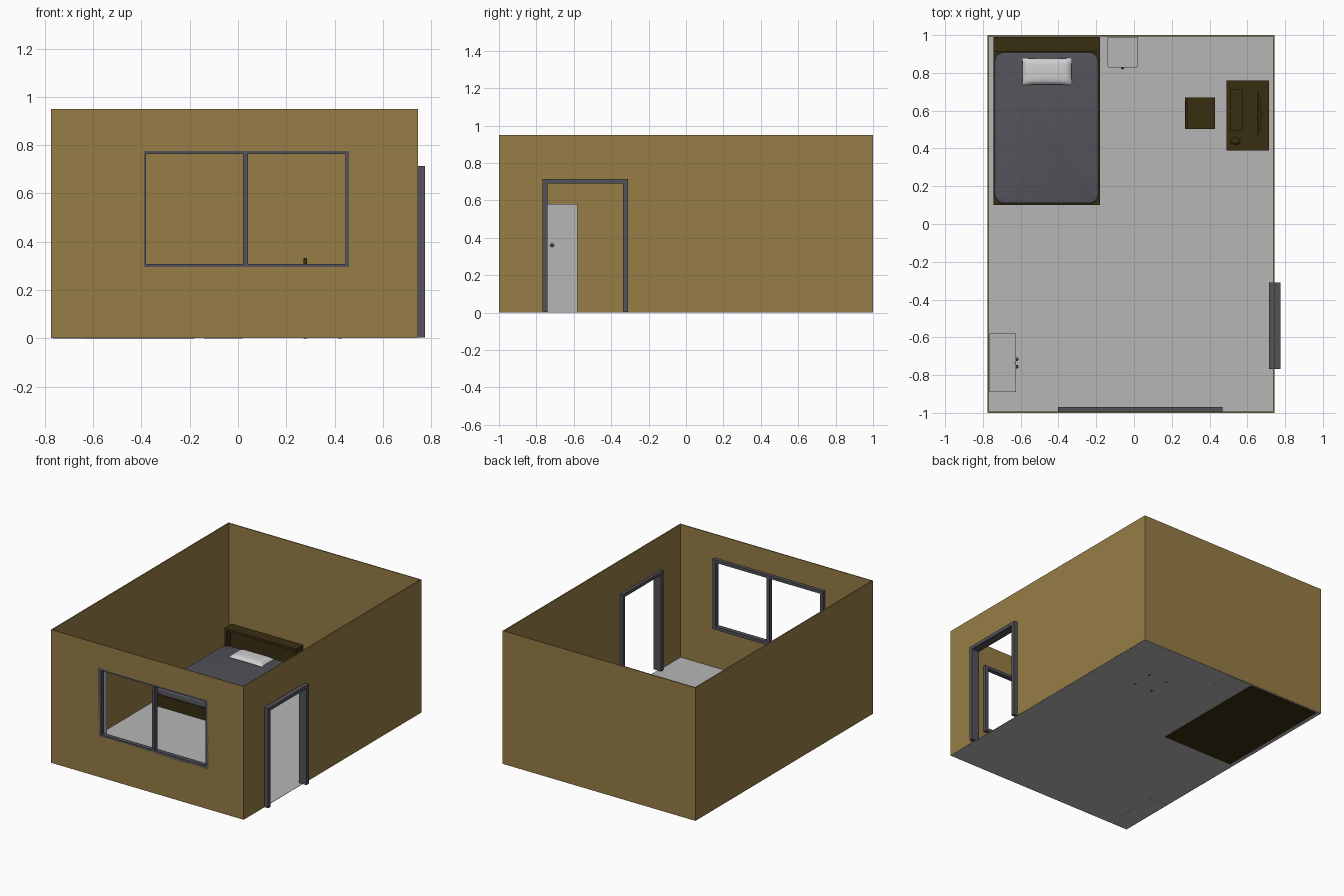
import bpy, bmesh, math

if "Cube" in bpy.data.objects:
    bpy.data.objects.remove(bpy.data.objects["Cube"])

def material(name, r, g, b):
    m = bpy.data.materials.new(name)
    m.diffuse_color = (r, g, b, 1)
    m.use_nodes = True
    m.node_tree.nodes["Principled BSDF"].inputs["Base Color"].default_value = m.diffuse_color
    return m

TAN = material("tan wall", 0.31, 0.205, 0.063)
PALE = material("pale grey", 0.47, 0.47, 0.47)
SLATE = material("slate grey", 0.085, 0.086, 0.102)
BROWN = material("dark brown", 0.040, 0.027, 0.006)
WHITE = material("soft white", 0.62, 0.62, 0.63)
METAL = material("dark metal", 0.07, 0.07, 0.075)

def finish(name, bm, mat):
    me = bpy.data.meshes.new(name)
    bmesh.ops.recalc_face_normals(bm, faces=bm.faces)
    bm.to_mesh(me)
    bm.free()
    ob = bpy.data.objects.new(name, me)
    bpy.context.collection.objects.link(ob)
    me.materials.append(mat)
    return ob

def add_box(bm, x0, x1, y0, y1, z0, z1):
    r = bmesh.ops.create_cube(bm, size=1)
    for v in r["verts"]:
        v.co.x = x1 if v.co.x > 0 else x0
        v.co.y = y1 if v.co.y > 0 else y0
        v.co.z = z1 if v.co.z > 0 else z0

def boxes(name, mat, *dims):
    bm = bmesh.new()
    for d in dims:
        add_box(bm, *d)
    return finish(name, bm, mat)

def smooth(ob):
    bpy.context.view_layer.objects.active = ob
    ob.select_set(True)
    bpy.ops.object.shade_smooth_by_angle(angle=math.radians(40))
    ob.select_set(False)

def knob(name, x, y, z, r=0.009):
    bm = bmesh.new()
    bmesh.ops.create_uvsphere(bm, u_segments=16, v_segments=8, radius=r)
    bmesh.ops.translate(bm, verts=bm.verts, vec=(x, y, z))
    smooth(finish(name, bm, METAL))

# room shell
X0, X1, H, T, F = -0.775, 0.745, 0.95, 0.008, 0.003
boxes("floor", PALE, (X0 + 0.001, X1 - 0.001, -0.999, 0.999, 0.001, F))

def wall_with_hole(name, dims, hole=None):
    ob = boxes(name, TAN, dims)
    if hole:
        cut = boxes("cutter", TAN, hole)
        cut.hide_render = True
        mod = ob.modifiers.new("opening", "BOOLEAN")
        mod.operation, mod.solver, mod.object = "DIFFERENCE", "EXACT", cut
        bpy.context.view_layer.objects.active = ob
        bpy.ops.object.modifier_apply(modifier=mod.name)
        bpy.data.objects.remove(cut)

wall_with_hole("front_wall", (X0, X1, -1, -1 + T, F, H), (-0.39, 0.46, -1.1, -0.9, 0.295, 0.775))
wall_with_hole("back_wall", (X0, X1, 1 - T, 1, F, H))
wall_with_hole("left_wall", (X0, X0 + T, -1 + T, 1 - T, F, H))
wall_with_hole("right_wall", (X1 - T, X1, -1 + T, 1 - T, F, H), (0.6, 0.9, -0.76, -0.32, -0.1, 0.70))

# window frame with centre bar
wy = (-1.0, -0.968)
boxes("window_frame", SLATE,
      (-0.402, -0.380, *wy, 0.285, 0.783), (0.445, 0.468, *wy, 0.285, 0.783),
      (-0.380, 0.445, *wy, 0.285, 0.307), (-0.380, 0.445, *wy, 0.763, 0.783),
      (0.021, 0.042, *wy, 0.307, 0.763))

# door frame
dx = (0.715, 0.775)
boxes("door_frame", SLATE,
      (*dx, -0.767, -0.741, 0.003, 0.714), (*dx, -0.336, -0.310, 0.003, 0.714),
      (*dx, -0.741, -0.336, 0.690, 0.714))

# bed base and recessed shelf headboard
boxes("bed_base", BROWN, (-0.745, -0.18, 0.10, 0.99, 0, 0.088))
boxes("headboard", BROWN,
      (-0.745, -0.18, 0.91, 0.99, 0.222, 0.24),
      (-0.745, -0.728, 0.91, 0.99, 0.088, 0.222), (-0.197, -0.18, 0.91, 0.99, 0.088, 0.222),
      (-0.728, -0.197, 0.955, 0.99, 0.088, 0.222))

# mattress with rounded corners
bm = bmesh.new()
add_box(bm, -0.738, -0.187, 0.108, 0.908, 0.08, 0.13)
up = [e for e in bm.edges if abs(e.verts[0].co.z - e.verts[1].co.z) > 0.01]
bmesh.ops.bevel(bm, geom=up, offset=0.05, segments=6, profile=0.5, affect="EDGES")
top = [e for e in bm.edges if all(v.co.z > 0.129 for v in e.verts)]
bmesh.ops.bevel(bm, geom=top, offset=0.012, segments=3, profile=0.5, affect="EDGES")
smooth(finish("mattress", bm, SLATE))

# pillow: two domed sheets meeting at a seam
bm = bmesh.new()
for side in (1, -0.5):
    g = bmesh.ops.create_grid(bm, x_segments=20, y_segments=14, size=1)
    for v in g["verts"]:
        u, w = v.co.x, v.co.y
        puff = max(0, (1 - u ** 6) * (1 - w ** 4)) ** 0.5
        v.co = (-0.46 + 0.133 * u * (1 - 0.03 * (1 - w * w)),
                0.807 + 0.072 * w * (1 - 0.05 * (1 - u * u)),
                0.140 + side * 0.022 * puff)
bmesh.ops.remove_doubles(bm, verts=bm.verts, dist=0.0005)
smooth(finish("pillow", bm, WHITE))

# nightstand
boxes("nightstand", PALE, (-0.14, 0.02, 0.835, 0.99, 0, 0.18))
boxes("nightstand_drawer", PALE, (-0.135, 0.015, 0.829, 0.836, 0.02, 0.175))
knob("nightstand_knob", -0.06, 0.827, 0.11, 0.008)

# wardrobe with two doors
boxes("wardrobe", PALE, (-0.765, -0.632, -0.89, -0.58, 0, 0.58))
boxes("wardrobe_doors", PALE, (-0.633, -0.626, -0.89, -0.737, 0.003, 0.58),
      (-0.633, -0.626, -0.733, -0.58, 0.003, 0.58))
for i, y in enumerate((-0.755, -0.716)):
    knob(f"wardrobe_knob_{i + 1}", -0.622, y, 0.36, 0.010)

# desk
boxes("desk", BROWN, (0.49, 0.715, 0.39, 0.76, 0.233, 0.25),
      (0.495, 0.71, 0.395, 0.41, F, 0.233), (0.495, 0.71, 0.74, 0.755, F, 0.233),
      (0.69, 0.70, 0.41, 0.74, 0.08, 0.233))

# monitor, keyboard and mouse
boxes("monitor_stand", BROWN, (0.615, 0.705, 0.537, 0.63, 0.25, 0.256),
      (0.668, 0.682, 0.568, 0.598, 0.256, 0.34))
boxes("monitor_screen", BROWN, (0.650, 0.660, 0.470, 0.695, 0.285, 0.42),
      (0.660, 0.672, 0.50, 0.665, 0.305, 0.40))
boxes("keyboard", BROWN, (0.508, 0.578, 0.492, 0.712, 0.25, 0.258),
      *[(0.514 + 0.015 * i, 0.525 + 0.015 * i, 0.50, 0.704, 0.258, 0.262) for i in range(4)])
bm = bmesh.new()
bmesh.ops.create_uvsphere(bm, u_segments=16, v_segments=8, radius=1)
for v in bm.verts:
    v.co = (0.537 + 0.027 * v.co.x, 0.438 + 0.017 * v.co.y, 0.25 + 0.014 * max(v.co.z, 0))
smooth(finish("mouse", bm, BROWN))

# chair facing the desk
boxes("chair_seat", BROWN, (0.27, 0.43, 0.503, 0.67, 0.155, 0.172))
L = 0.014
boxes("chair_legs", BROWN, *[(x, x + L, y, y + L, 0, 0.155)
                             for x in (0.271, 0.415) for y in (0.504, 0.655)])
boxes("chair_back", BROWN, (0.271, 0.285, 0.504, 0.518, 0.172, 0.332),
      (0.271, 0.285, 0.655, 0.669, 0.172, 0.332), (0.272, 0.284, 0.518, 0.655, 0.225, 0.332))
